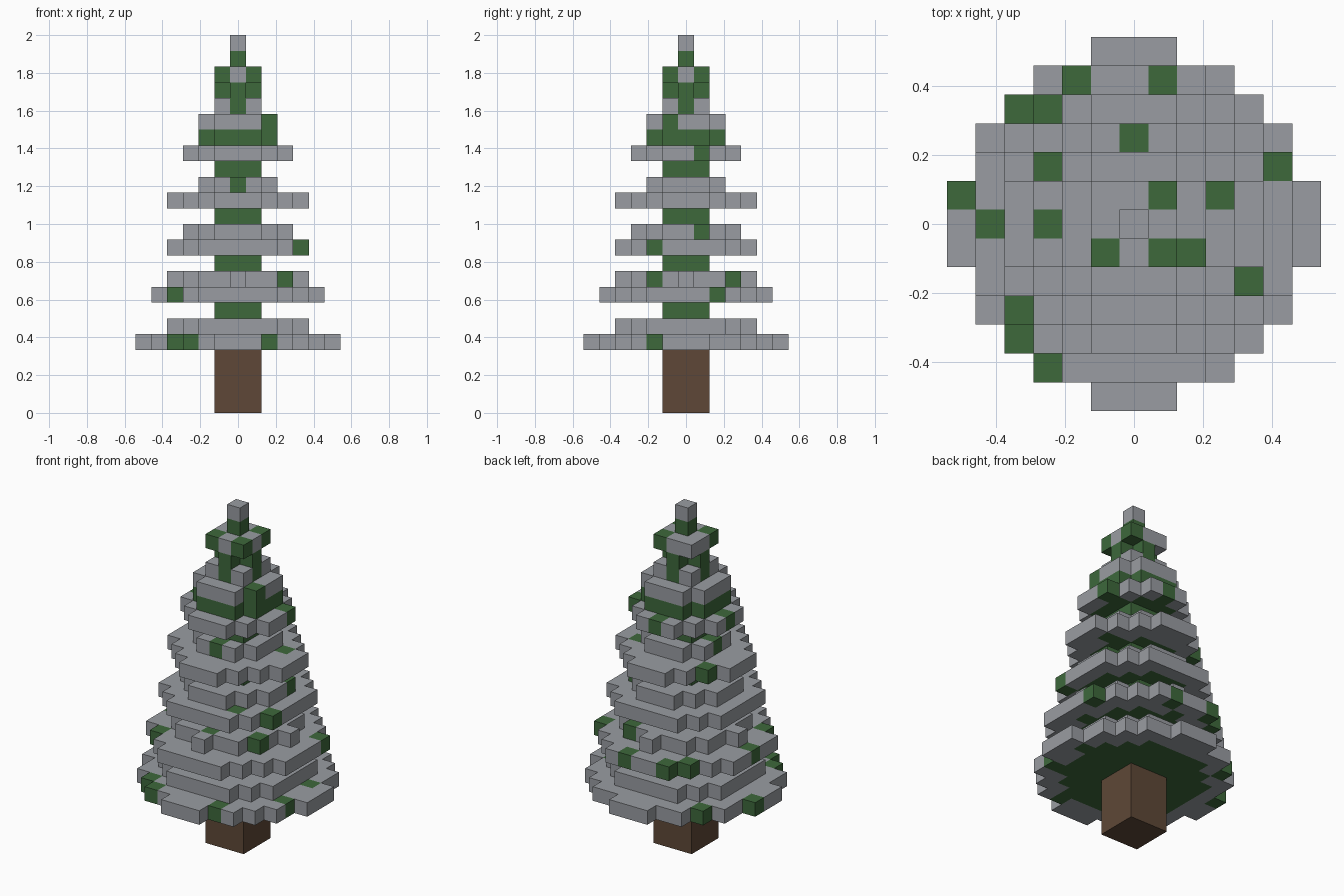
import bpy, bmesh
from mathutils import Vector

if "Cube" in bpy.data.objects:
    bpy.data.objects.remove(bpy.data.objects["Cube"], do_unlink=True)

U = 1 / 12  # edge length of one block


def material(name, rgb):
    m = bpy.data.materials.new(name)
    m.use_nodes = True
    m.diffuse_color = (*rgb, 1)
    m.node_tree.nodes["Principled BSDF"].inputs["Base Color"].default_value = (*rgb, 1)
    return m


SNOW = material("snow grey", (0.32, 0.335, 0.36))
LEAF = material("leaf green", (0.047, 0.138, 0.044))
BARK = material("bark brown", (0.112, 0.064, 0.038))


def disc(limit):
    """Block cells whose squared distance from the axis is within limit."""
    r = range(-6, 7)
    return {(x, y) for x in r for y in r if x * x + y * y <= limit}


# Squared radius of each block layer, bottom to top, grouped into named parts
PARTS = [
    ("trunk", 0, [2, 2, 2, 2]),
    ("branch_tier_1", 4, [37, 20, 2]),
    ("branch_tier_2", 7, [29, 16, 2]),
    ("branch_tier_3", 10, [20, 10, 2]),
    ("branch_tier_4", 13, [17, 5, 2]),
    ("branch_tier_5", 16, [10, 5, 5]),
    ("crown", 19, [2, 1, 2]),
    ("tip", 22, [0, 0]),
]

# Blocks the snow has missed, by layer
BARE = {
    4: {(-4, -4), (-3, -5), (2, -5), (5, -2), (5, 1), (-4, 4), (-6, 1)},
    7: {(-4, -3), (5, 2), (-2, 5), (1, 5), (-3, 4), (-5, 0)},
    8: {(3, -2), (2, 3), (0, -3)},
    10: {(4, -2), (2, -3)},
    11: {(3, 1)},
    13: {(-3, 2), (3, 1)},
    14: {(0, -2), (-2, 0)},
    16: {(3, 1), (0, 3), (-3, 0)},
    18: {(2, -1)},
    21: {(1, 1), (-1, -1), (1, -1)},
}

blocks = {(x, y, base + i)
          for _, base, limits in PARTS
          for i, limit in enumerate(limits)
          for x, y in disc(limit)}

AXES = [Vector(v) for v in ((1, 0, 0), (0, 1, 0), (0, 0, 1))]


def block_colour(x, y, z):
    # Snow lies on every block that is open above; covered blocks stay green
    if z < 4:
        return 2
    covered = (x, y, z + 1) in blocks
    return 1 if covered or (x, y) in BARE.get(z, ()) else 0


def build_part(name, base, count):
    bm = bmesh.new()
    for x, y, z in sorted(b for b in blocks if base <= b[2] < base + count):
        centre = Vector((x, y, z + 0.5))
        for a in range(3):
            for sign in (-1, 1):
                n = AXES[a] * sign
                if (x + int(n.x), y + int(n.y), z + int(n.z)) in blocks:
                    continue
                # Outward-facing square on each open side
                u = AXES[(a + 1) % 3] * 0.5
                v = AXES[(a + 2) % 3] * 0.5 * sign
                mid = centre + n * 0.5
                corners = (mid - u - v, mid + u - v, mid + u + v, mid - u + v)
                face = bm.faces.new([bm.verts.new(c * U) for c in corners])
                face.material_index = block_colour(x, y, z)
    bmesh.ops.remove_doubles(bm, verts=bm.verts, dist=U * 0.01)
    mesh = bpy.data.meshes.new(name)
    bm.to_mesh(mesh)
    bm.free()
    for m in (SNOW, LEAF, BARK):
        mesh.materials.append(m)
    bpy.context.collection.objects.link(bpy.data.objects.new(name, mesh))


for part_name, first_layer, layer_limits in PARTS:
    build_part(part_name, first_layer, len(layer_limits))
